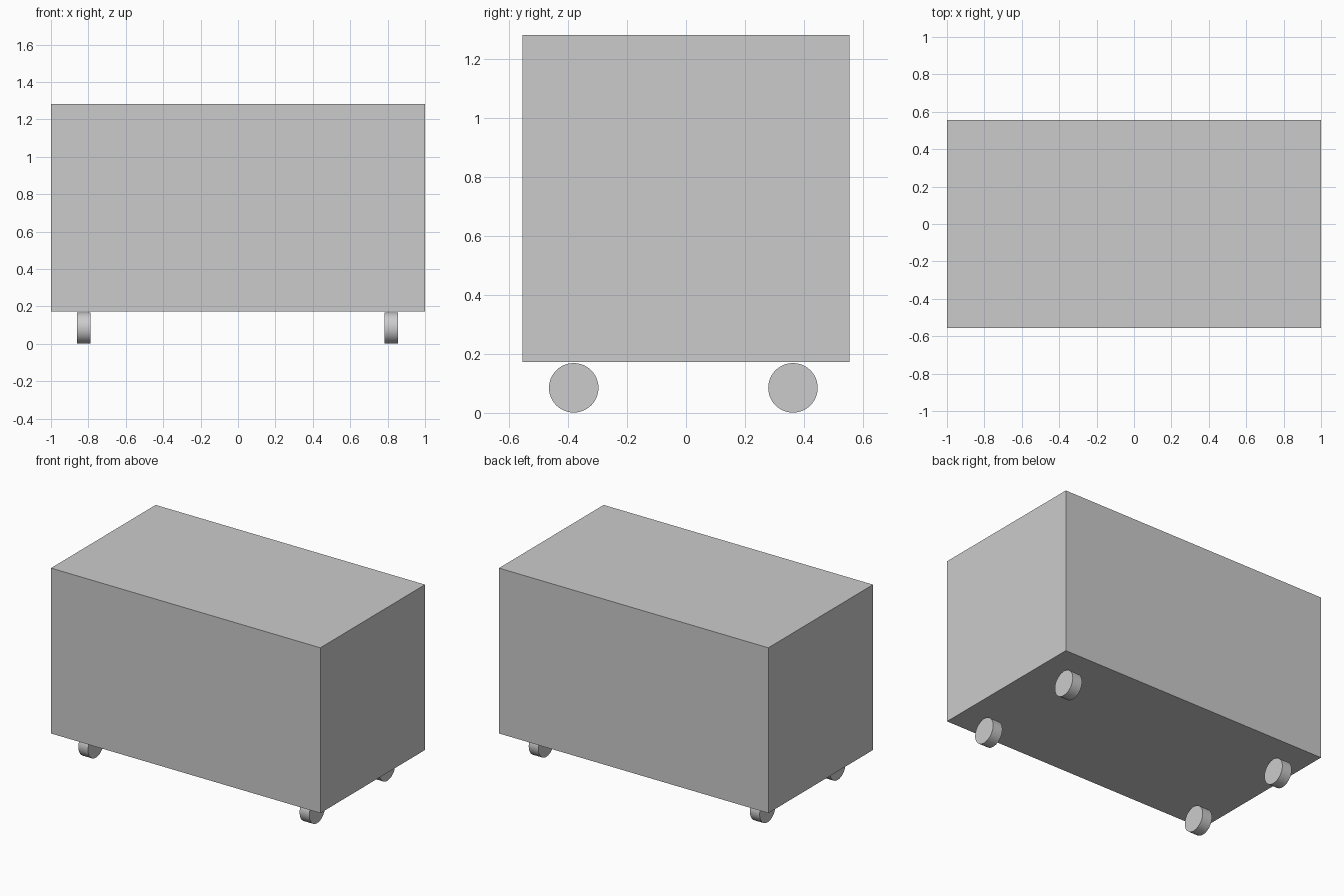
import bpy
from math import pi

if "Cube" in bpy.data.objects:
    bpy.data.objects.remove(bpy.data.objects["Cube"])

# Box body
bpy.ops.mesh.primitive_cube_add(size=1, location=(0, 0, 0.728))
body = bpy.context.object
body.name = "box_body"
body.scale = (2.0, 1.11, 1.11)
bpy.ops.object.transform_apply(location=False, rotation=False, scale=True)


def wheel(name, x, y):
    bpy.ops.mesh.primitive_cylinder_add(vertices=48, radius=0.084, depth=0.072,
                                        location=(x, y, 0.085), rotation=(0, pi / 2, 0))
    bpy.context.object.name = name
    bpy.ops.object.shade_smooth_by_angle()


# Four wheels under the corners
for side, x in (("left", -0.824), ("right", 0.819)):
    for end, y in (("front", -0.381), ("back", 0.363)):
        wheel(f"{end}_{side}_wheel", x, y)
